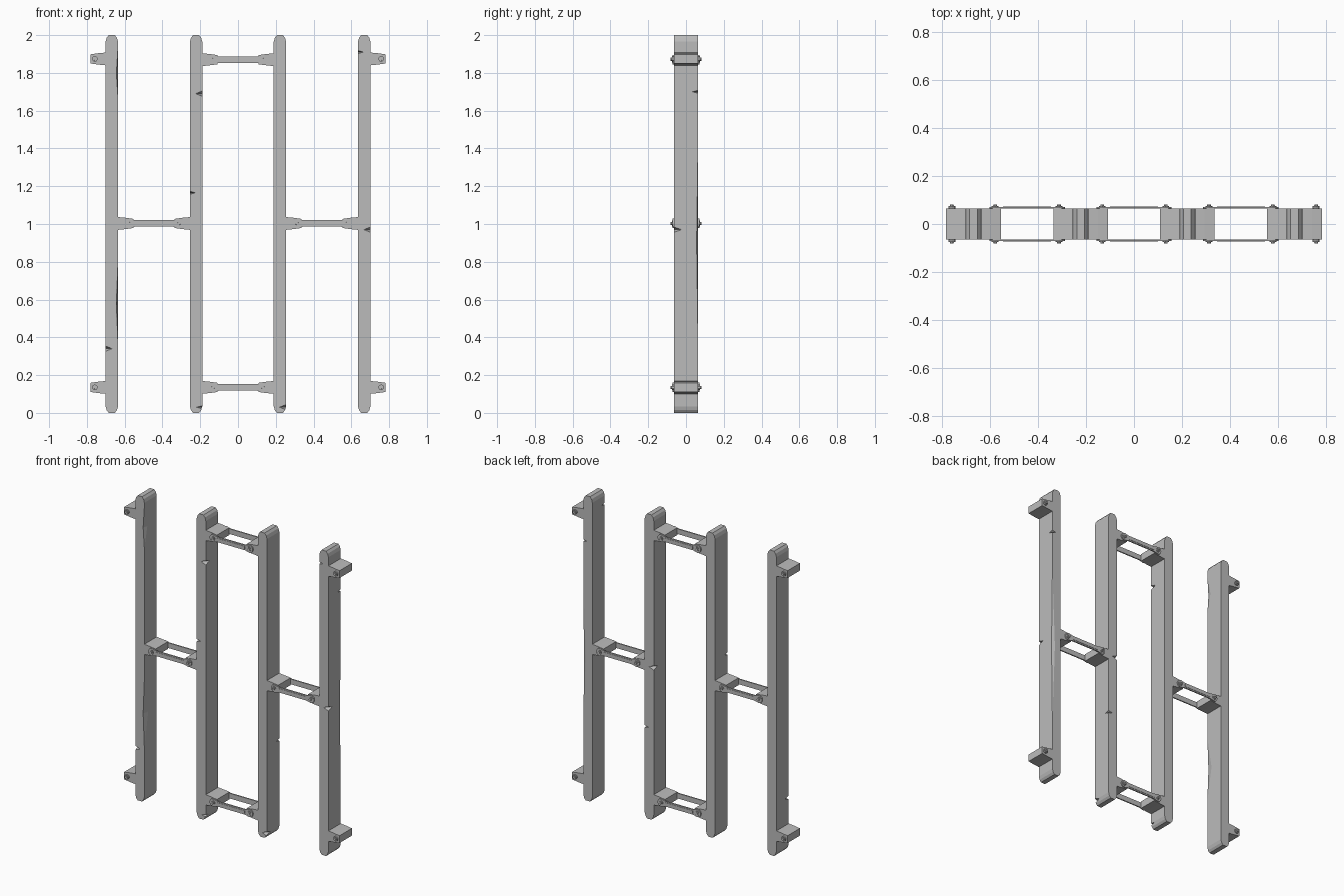
import bpy
import bmesh
from math import pi, sin, cos
from mathutils import Matrix, Vector

if "Cube" in bpy.data.objects:
    bpy.data.objects.remove(bpy.data.objects["Cube"], do_unlink=True)

steel = bpy.data.materials.new("worn_grey_steel")
steel.use_nodes = True
GREY = (0.5, 0.5, 0.5, 1)
steel.diffuse_color = GREY
steel.node_tree.nodes["Principled BSDF"].inputs["Base Color"].default_value = GREY

HALF_DEPTH = 0.064
HALF_WIDTH = 0.033
TOP, MIDDLE, BOTTOM = 1.87, 1.003, 0.135
PIN_REACH = 0.09


def finish(name, bm):
    bmesh.ops.recalc_face_normals(bm, faces=bm.faces)
    mesh = bpy.data.meshes.new(name)
    bm.to_mesh(mesh)
    bm.free()
    mesh.materials.append(steel)
    obj = bpy.data.objects.new(name, mesh)
    bpy.context.collection.objects.link(obj)
    return obj


def add_prism(bm, outline, y0, y1):
    """Extrude an outline in x and z along y."""
    face = bm.faces.new([bm.verts.new((x, y0, z)) for x, z in outline])
    new = bmesh.ops.extrude_face_region(bm, geom=[face])["geom"]
    verts = [g for g in new if isinstance(g, bmesh.types.BMVert)]
    bmesh.ops.translate(bm, verts=verts, vec=(0, y1 - y0, 0))


def chip(obj, corner, size):
    """Cut a pointed chip out of a long edge."""
    bm = bmesh.new()
    bmesh.ops.create_uvsphere(bm, u_segments=4, v_segments=2, radius=1)
    bmesh.ops.scale(bm, verts=bm.verts, vec=size)
    bmesh.ops.translate(bm, verts=bm.verts, vec=corner)
    cutter = finish("chip_cutter", bm)
    cutter.hide_render = True
    mod = obj.modifiers.new("chip", 'BOOLEAN')
    mod.operation = 'DIFFERENCE'
    mod.solver = 'EXACT'
    mod.object = cutter
    return cutter


def make_shoe(name, x, chips):
    # Long bar with blunted ends
    quarter = [(HALF_WIDTH, 0.035), (0.027, 0.014), (0.016, 0)]
    low = quarter + [(-a, b) for a, b in reversed(quarter)]
    outline = low + [(a, 2 - b) for a, b in reversed(low)]
    bm = bmesh.new()
    add_prism(bm, [(x + a, b) for a, b in outline], -HALF_DEPTH, HALF_DEPTH)
    shoe = finish(name, bm)
    cutters = [chip(shoe, Vector((x + sx * HALF_WIDTH, sy * HALF_DEPTH, z)), size)
               for sx, sy, z, size in chips]
    # Bake the chips into the shoe
    bpy.context.view_layer.update()
    graph = bpy.context.evaluated_depsgraph_get()
    baked = bpy.data.meshes.new_from_object(shoe.evaluated_get(graph))
    shoe.modifiers.clear()
    shoe.data = baked
    for cutter in cutters:
        bpy.data.objects.remove(cutter, do_unlink=True)


def make_lug(name, x, side, z):
    # Flared block that carries a pin
    root, tip = x + side * (HALF_WIDTH - 0.002), x + side * 0.114
    neck = x + side * 0.072
    half = [(root, 0.034), (neck, 0.030), (tip, 0.024)]
    bm = bmesh.new()
    outline = [(a, z + h) for a, h in half] + [(a, z - h) for a, h in reversed(half)]
    add_prism(bm, outline, -HALF_DEPTH, HALF_DEPTH)
    finish(name, bm)


def make_pin(name, x, z):
    # Domed pin heads with a collar on both faces
    bm = bmesh.new()
    for radius, tip_radius, length in ((0.015, 0.015, 0.149), (0.012, 0.008, 0.162)):
        for s in (-1, 1):
            turn = Matrix.Translation((x, s * length / 4, z)) @ Matrix.Rotation(-s * pi / 2, 4, 'X')
            bmesh.ops.create_cone(bm, cap_ends=True, segments=10, radius1=radius,
                                  radius2=tip_radius, depth=length / 2, matrix=turn)
    finish(name, bm)


def make_connector(name, x, z):
    # Pair of link plates with round eyes, a narrow waist and a raised rib
    eye, reach, waist = 0.025, 0.132, 0.017
    right = [(reach + eye * cos(a), eye * sin(a))
             for a in [(-120 + 30 * i) * pi / 180 for i in range(9)]]
    right = [(0.1, -waist)] + right + [(0.1, waist)]
    outline = right + [(-a, -b) for a, b in right]
    rib = [(-0.1, -0.009), (0.1, -0.009), (0.1, 0.009), (-0.1, 0.009)]
    bm = bmesh.new()
    for s in (-1, 1):
        add_prism(bm, [(x + a, z + b) for a, b in outline], s * 0.0635, s * 0.0715)
        add_prism(bm, [(x + a, z + b) for a, b in rib], s * 0.071, s * 0.0735)
    finish(name, bm)


# Shoes, with wear: side, face, height, chip size
nick = (0.035, 0.04, 0.014)
small = (0.03, 0.03, 0.008)
shaving = (0.009, 0.04, 0.23)
OUTER, INNER = 0.668, 0.222
make_shoe("far_right_shoe", -OUTER,
          [(-1, -1, 0.34, nick), (1, -1, 0.58, shaving), (1, -1, 1.8, (0.009, 0.03, 0.14))])
make_shoe("inner_right_shoe", -INNER,
          [(1, -1, 1.69, nick), (-1, -1, 1.165, small), (1, -1, 0.03, small)])
make_shoe("inner_left_shoe", INNER,
          [(1, -1, 0.03, nick), (-1, 1, 1.0, nick), (1, 1, 0.6, small)])
make_shoe("far_left_shoe", OUTER,
          [(-1, -1, 1.91, small), (1, -1, 0.97, nick), (1, 1, 1.7, small),
           (1, 1, 0.9, (0.02, 0.008, 0.55))])

# Lugs and pins, mirrored left and right
for label, s in (("right", -1), ("left", 1)):
    for row, z in (("top", TOP), ("bottom", BOTTOM)):
        outer_z = z + 0.004 if z == TOP else z
        make_lug(f"{row}_{label}_outer_lug", s * OUTER, s, outer_z)
        make_pin(f"{row}_{label}_outer_pin", s * (OUTER + PIN_REACH), outer_z)
        make_lug(f"{row}_{label}_inner_lug", s * INNER, -s, z)
        make_pin(f"{row}_{label}_inner_pin", s * (INNER - PIN_REACH), z)
    make_lug(f"middle_{label}_far_lug", s * OUTER, -s, MIDDLE)
    make_pin(f"middle_{label}_far_pin", s * (OUTER - PIN_REACH), MIDDLE)
    make_lug(f"middle_{label}_near_lug", s * INNER, s, MIDDLE)
    make_pin(f"middle_{label}_near_pin", s * (INNER + PIN_REACH), MIDDLE)
    make_connector(f"middle_{label}_connector", s * (OUTER + INNER) / 2, MIDDLE)

# Connectors across the centre
make_connector("top_connector", 0, TOP)
make_connector("bottom_connector", 0, BOTTOM)
